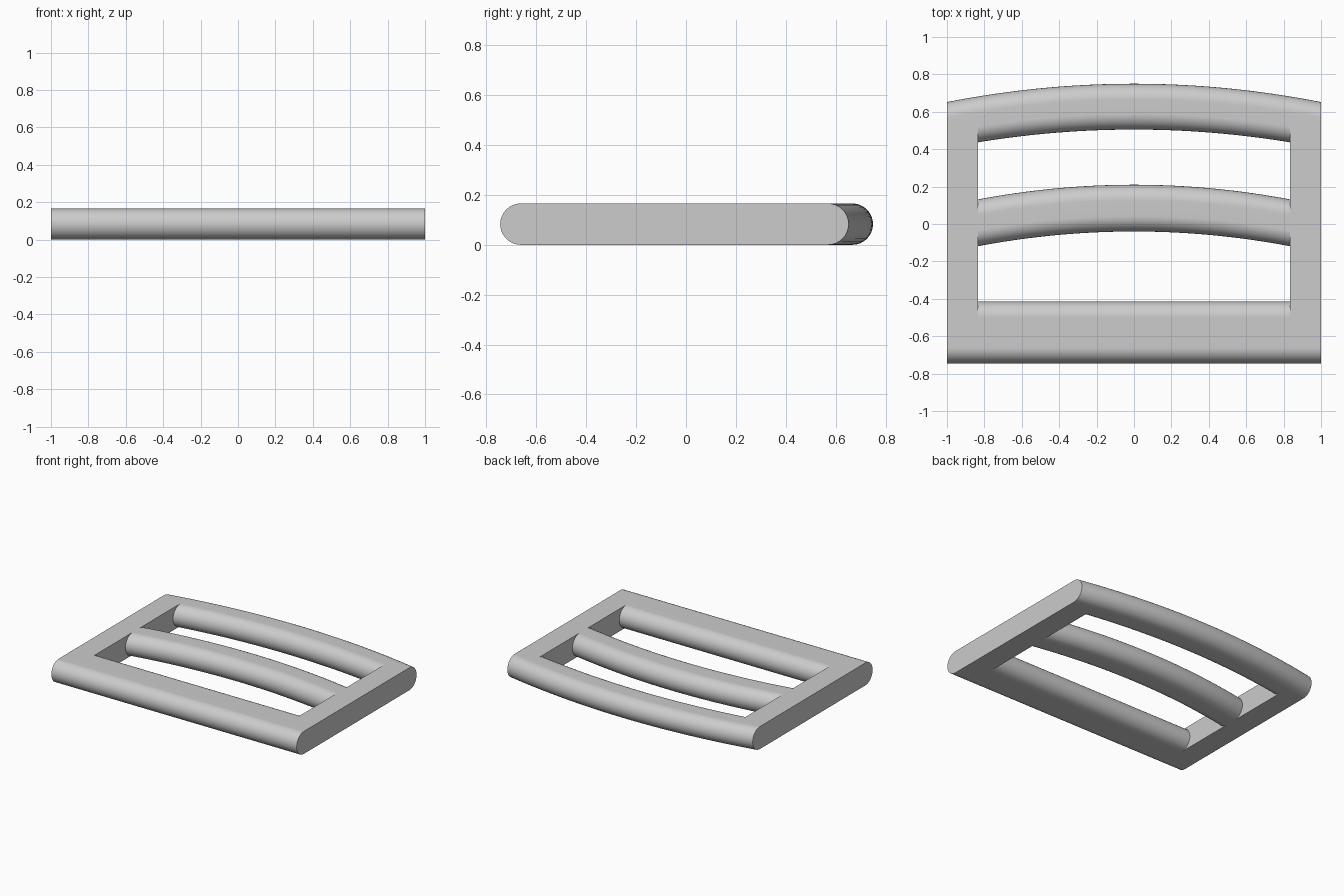
import bpy
import bmesh
import math

cube = bpy.data.objects.get("Cube")
if cube:
    bpy.data.objects.remove(cube, do_unlink=True)

THICK = 0.166
R = THICK / 2
INNER_X = 0.835   # inner wall of the side rails

grey = bpy.data.materials.new("plain_grey")
grey.use_nodes = True
COLOUR = (0.604, 0.604, 0.604, 1)
grey.diffuse_color = COLOUR
grey.node_tree.nodes["Principled BSDF"].inputs["Base Color"].default_value = COLOUR


def make_object(name, bm):
    bmesh.ops.recalc_face_normals(bm, faces=bm.faces)
    mesh = bpy.data.meshes.new(name)
    bm.to_mesh(mesh)
    bm.free()
    mesh.materials.append(grey)
    obj = bpy.data.objects.new(name, mesh)
    bpy.context.collection.objects.link(obj)
    return obj


def stadium(y_lo, y_hi, steps=16):
    """Rounded bar section as (y, z) points."""
    points = []
    for centre, start in ((y_hi - R, -math.pi / 2), (y_lo + R, math.pi / 2)):
        for i in range(steps + 1):
            a = start + math.pi * i / steps
            points.append((centre + R * math.cos(a), R + R * math.sin(a)))
    return points


def cross_bar(name, y_lo, y_hi, half_length, bow=0.0, steps=32):
    """Sweep the rounded section along x, bowed towards the back."""
    bm = bmesh.new()
    section = stadium(y_lo, y_hi)
    count = steps if bow else 1
    rings = []
    for i in range(count + 1):
        x = half_length * (2 * i / count - 1)
        rings.append([bm.verts.new((x, y - bow * x * x, z)) for y, z in section])
    n = len(section)
    for a, b in zip(rings, rings[1:]):
        for j in range(n):
            k = (j + 1) % n
            bm.faces.new((a[j], a[k], b[k], b[j]))
    bm.faces.new(rings[0])
    bm.faces.new(rings[-1])
    return make_object(name, bm)


def side_rail(name, side, y_lo, y_hi):
    bm = bmesh.new()
    bmesh.ops.create_cube(bm, size=1)
    for v in bm.verts:
        v.co.x = side * (1 if v.co.x > 0 else INNER_X)
        v.co.y = y_hi if v.co.y > 0 else y_lo
        v.co.z = THICK if v.co.z > 0 else 0
    return make_object(name, bm)


# Front bar is straight and wide, the other two are bowed
frame = cross_bar("buckle_frame", -0.745, -0.415, 1.0)
parts = [
    cross_bar("back_bar", 0.505, 0.75, 1.0, bow=0.098),
    side_rail("left_rail", 1, -0.6, 0.54),
    side_rail("right_rail", -1, -0.6, 0.54),
    cross_bar("middle_bar", -0.04, 0.21, 0.92, bow=0.113),
]

# Fuse everything into one solid frame
bpy.ops.object.select_all(action='DESELECT')
bpy.context.view_layer.objects.active = frame
frame.select_set(True)
for part in parts:
    mod = frame.modifiers.new("fuse", 'BOOLEAN')
    mod.operation = 'UNION'
    mod.solver = 'EXACT'
    mod.object = part
    bpy.ops.object.modifier_apply(modifier=mod.name)
    bpy.data.objects.remove(part, do_unlink=True)

# Smooth rounded sides, crisp corners, flat tops
bpy.ops.object.shade_smooth_by_angle(angle=math.radians(30))
weighted = frame.modifiers.new("flat_tops", 'WEIGHTED_NORMAL')
weighted.keep_sharp = True
